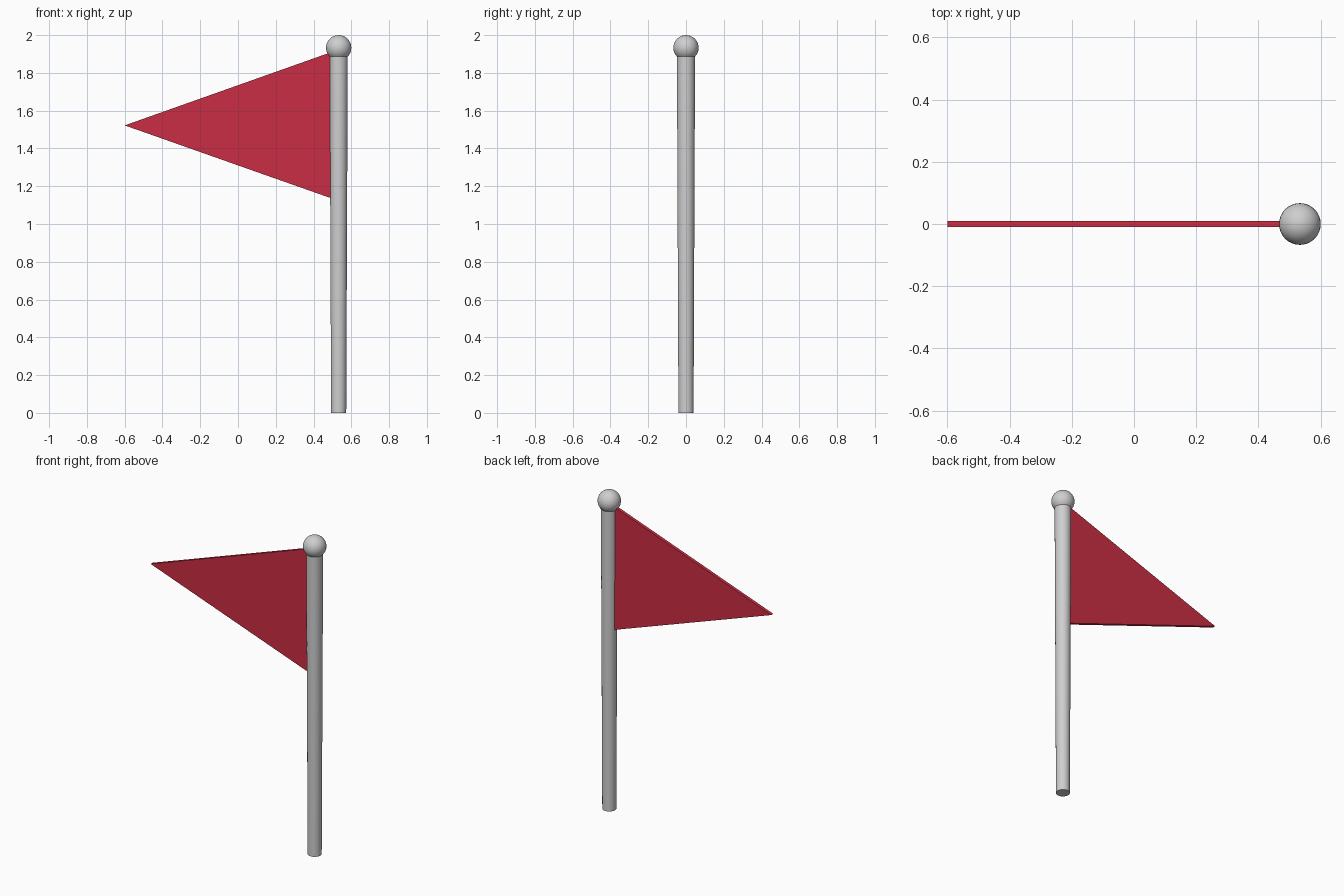
import bpy
import bmesh
import math

cube = bpy.data.objects.get("Cube")
if cube:
    bpy.data.objects.remove(cube, do_unlink=True)

POLE_X = 0.533


def make_material(name, color):
    mat = bpy.data.materials.new(name)
    mat.use_nodes = True
    mat.diffuse_color = color
    mat.node_tree.nodes["Principled BSDF"].inputs["Base Color"].default_value = color
    return mat


def finish(obj, name, mat, smooth=True):
    obj.name = name
    obj.data.materials.append(mat)
    if smooth:
        bpy.ops.object.shade_smooth_by_angle(angle=math.radians(40))


grey = make_material("light grey metal", (0.62, 0.62, 0.63, 1))
red = make_material("red cloth", (0.60, 0.027, 0.058, 1))

# Pole, slightly wider at the top
bpy.ops.mesh.primitive_cone_add(vertices=32, radius1=0.04, radius2=0.048,
                                depth=1.9, location=(POLE_X, 0, 0.95))
finish(bpy.context.object, "pole", grey)

# Round finial
bpy.ops.mesh.primitive_uv_sphere_add(segments=32, ring_count=16, radius=0.067,
                                     location=(POLE_X, 0, 1.933))
finish(bpy.context.object, "finial", grey)

# Thin triangular pennant
bm = bmesh.new()
outline = [(-0.6, 1.522), (0.5, 1.134), (0.5, 1.912)]
face = bm.faces.new([bm.verts.new((x, -0.01, z)) for x, z in outline])
back = bmesh.ops.extrude_face_region(bm, geom=[face])
verts = [g for g in back["geom"] if isinstance(g, bmesh.types.BMVert)]
bmesh.ops.translate(bm, verts=verts, vec=(0, 0.02, 0))
bmesh.ops.recalc_face_normals(bm, faces=bm.faces)
mesh = bpy.data.meshes.new("pennant")
bm.to_mesh(mesh)
bm.free()
pennant = bpy.data.objects.new("pennant", mesh)
bpy.context.collection.objects.link(pennant)
finish(pennant, "pennant", red, smooth=False)
